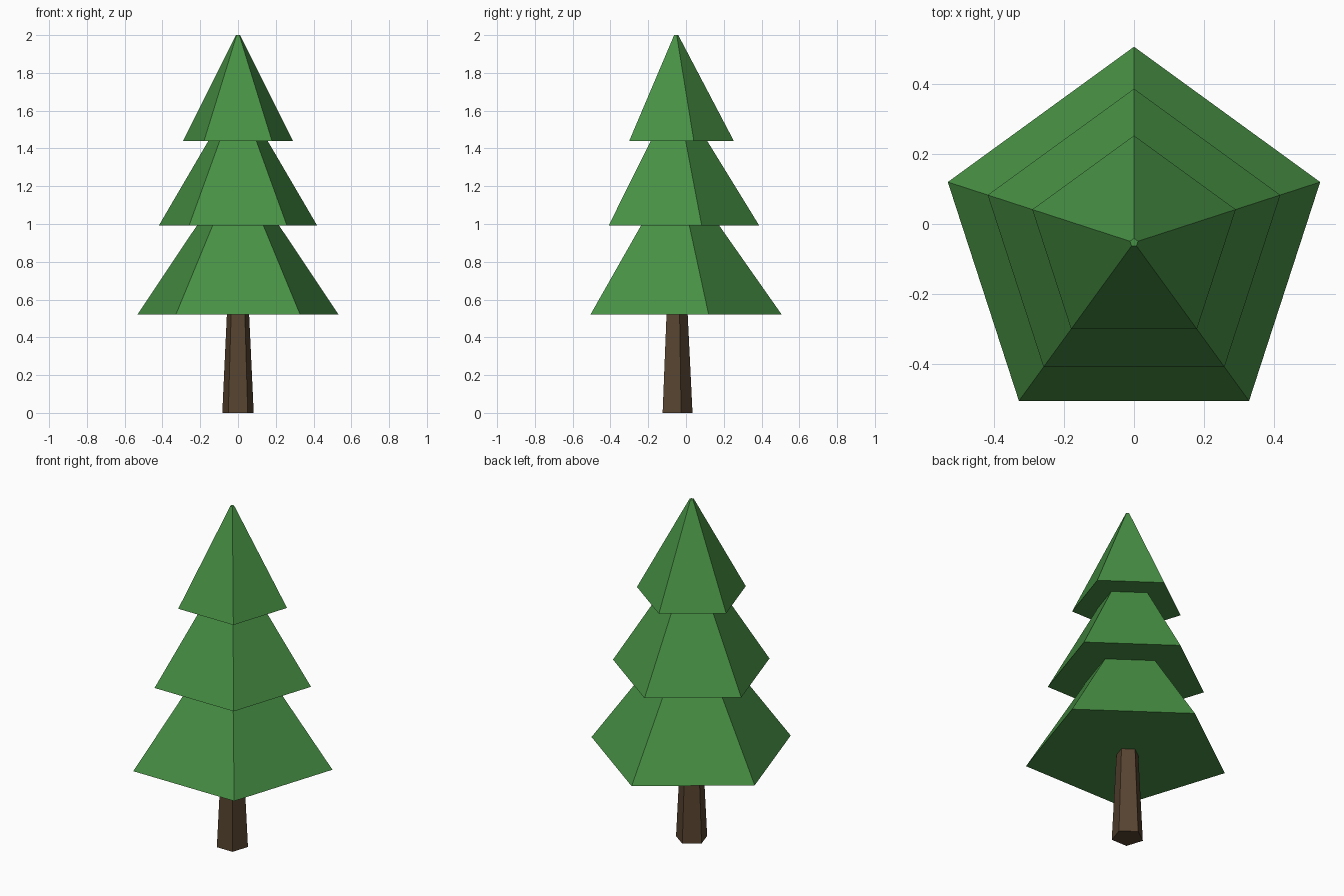
import bpy
import bmesh
from math import sin, cos, tau

SIDES = 5
AXIS_Y = -0.053

if "Cube" in bpy.data.objects:
    bpy.data.objects.remove(bpy.data.objects["Cube"], do_unlink=True)


def make_material(name, color):
    mat = bpy.data.materials.new(name)
    mat.use_nodes = True
    mat.diffuse_color = color
    bsdf = mat.node_tree.nodes["Principled BSDF"]
    bsdf.inputs["Base Color"].default_value = color
    bsdf.inputs["Roughness"].default_value = 0.9
    return mat


def tapered_pentagon(name, bottom, top, mat):
    """Closed five-sided frustum; bottom and top are (radius, height)."""
    bm = bmesh.new()
    rings = []
    for radius, z in (bottom, top):
        # One corner points to the back, a flat side faces the front
        rings.append([bm.verts.new((-radius * sin(tau * i / SIDES),
                                    radius * cos(tau * i / SIDES) + AXIS_Y, z))
                      for i in range(SIDES)])
    low, high = rings
    bm.faces.new(reversed(low))
    bm.faces.new(high)
    for i in range(SIDES):
        j = (i + 1) % SIDES
        bm.faces.new((low[i], low[j], high[j], high[i]))
    bmesh.ops.recalc_face_normals(bm, faces=bm.faces)
    mesh = bpy.data.meshes.new(name)
    bm.to_mesh(mesh)
    bm.free()
    mesh.materials.append(mat)
    obj = bpy.data.objects.new(name, mesh)
    bpy.context.collection.objects.link(obj)
    return obj


green = make_material("needle_green", (0.063, 0.28, 0.058, 1))
brown = make_material("bark_brown", (0.095, 0.058, 0.03, 1))

# Trunk
tapered_pentagon("trunk", (0.0875, 0), (0.062, 0.52), brown)

# Foliage tiers, each meeting the underside of the next
tapered_pentagon("lower_foliage", (0.56, 0.52), (0.228, 0.993), green)
tapered_pentagon("middle_foliage", (0.44, 0.993), (0.165, 1.44), green)
tapered_pentagon("upper_foliage", (0.306, 1.44), (0.012, 2.0), green)
